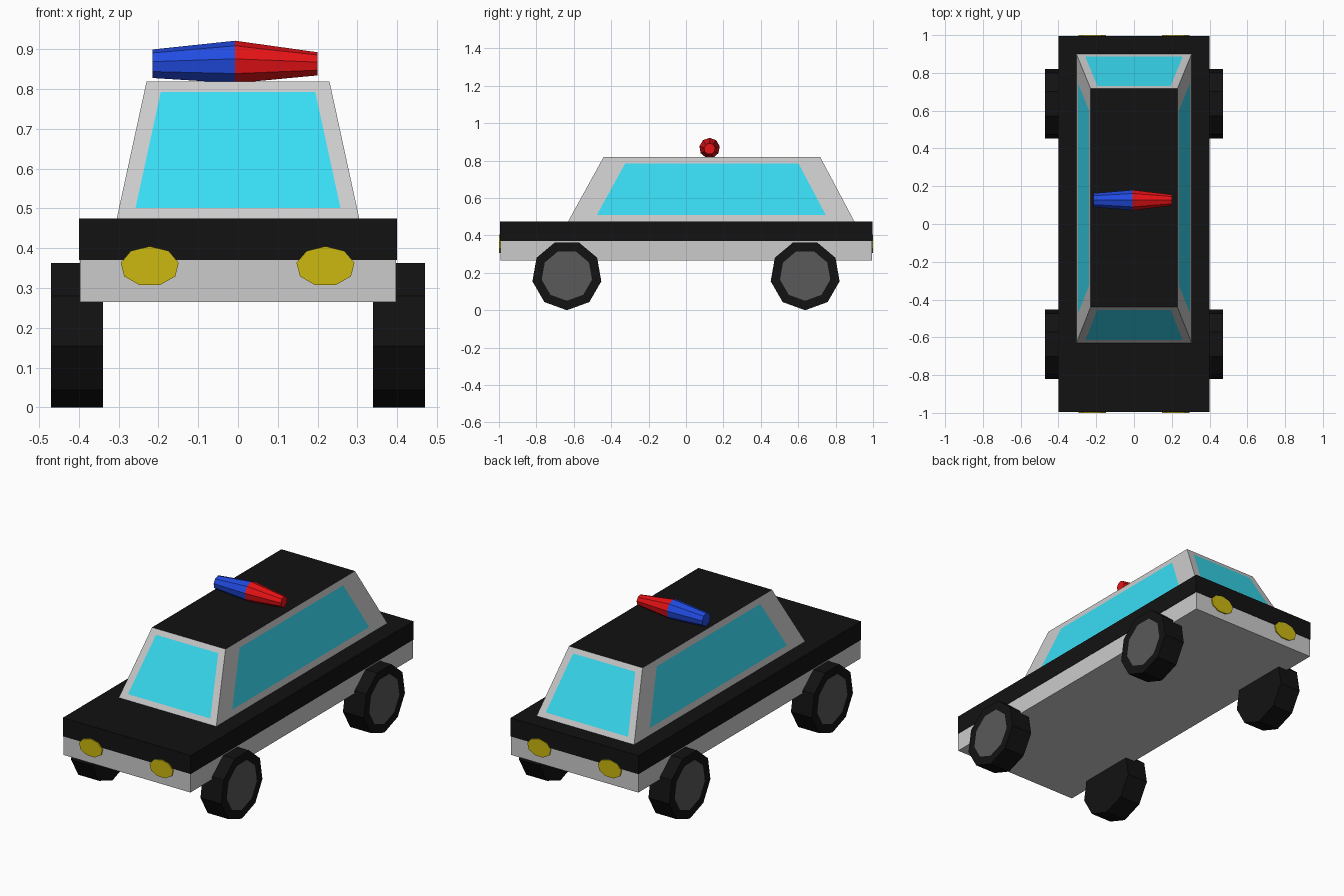
import bpy, bmesh
from math import sin, cos, pi
from mathutils import Vector

if "Cube" in bpy.data.objects:
    bpy.data.objects.remove(bpy.data.objects["Cube"])


def material(name, rgb):
    m = bpy.data.materials.new(name)
    m.diffuse_color = (*rgb, 1)
    m.use_nodes = True
    m.node_tree.nodes["Principled BSDF"].inputs["Base Color"].default_value = m.diffuse_color
    return m


BLACK = material("black_paint", (0.006, 0.006, 0.006))
GREY = material("grey_paint", (0.6, 0.6, 0.6))
GLASS = material("glass", (0.04, 0.72, 0.9))
HUB = material("hub_grey", (0.1, 0.1, 0.1))
YELLOW = material("lamp_yellow", (0.6, 0.48, 0.005))
RED = material("beacon_red", (0.8, 0.006, 0.008))
BLUE = material("beacon_blue", (0.015, 0.07, 0.75))


def loft(name, rings, mats, panels=None):
    """Skin closed rings, cap both ends; panels(face) -> (scale, slot) insets a face."""
    bm = bmesh.new()
    loops = [[bm.verts.new(p) for p in ring] for ring in rings]
    n = len(loops[0])
    for a, b in zip(loops, loops[1:]):
        for i in range(n):
            j = (i + 1) % n
            bm.faces.new((a[i], a[j], b[j], b[i]))
    bm.faces.new(loops[0][::-1])
    bm.faces.new(loops[-1])
    bmesh.ops.recalc_face_normals(bm, faces=bm.faces)
    if panels:
        for f in list(bm.faces):
            spec = panels(f)
            if not spec:
                continue
            scale, slot = spec
            if scale < 1:
                f = bmesh.ops.extrude_discrete_faces(bm, faces=[f])["faces"][0]
                c = f.calc_center_median()
                for v in f.verts:
                    v.co = c + (v.co - c) * scale
            f.material_index = slot
    me = bpy.data.meshes.new(name)
    bm.to_mesh(me)
    bm.free()
    for m in mats:
        me.materials.append(m)
    ob = bpy.data.objects.new(name, me)
    bpy.context.collection.objects.link(ob)
    return ob


def rect(x, y0, y1, z):
    return [(-x, y0, z), (x, y0, z), (x, y1, z), (-x, y1, z)]


def nonagon_x(x, y, z, r, start):
    return [(x, y + r * sin(start + i * 2 * pi / 9), z + r * cos(start + i * 2 * pi / 9))
            for i in range(9)]


# Body: grey lower half, black upper half
loft("lower_body", [rect(0.398, -0.993, 0.994, z) for z in (0.265, 0.37)], [GREY])
loft("upper_body", [rect(0.4, -0.994, 0.996, z) for z in (0.37, 0.475)], [BLACK])


# Cabin with inset windows and black roof
def cabin_panels(f):
    n = f.normal
    if n.z > 0.9:
        return 1, 2
    if n.z < -0.9:
        return None
    return (0.8 if abs(n.x) > abs(n.y) else 0.845), 1


loft("cabin", [rect(0.305, -0.63, 0.9, 0.475), rect(0.23, -0.44, 0.717, 0.82)],
     [GREY, GLASS, BLACK], cabin_panels)

# Wheels with a hub disc on the outer face, vertex pointing down
for side, sx in (("left", -1), ("right", 1)):
    for end, y in (("front", -0.637), ("rear", 0.637)):
        loft(f"{end}_{side}_wheel",
             [nonagon_x(sx * x, y, 0.187, 0.187, pi) for x in (0.34, 0.47)],
             [BLACK, HUB],
             lambda f: (0.73, 1) if f.normal.x * sx > 0.9 else None)

# Oval lamps at both ends
for end, sy in (("front", -1), ("rear", 1)):
    for side, x in (("left", -0.222), ("right", 0.22)):
        loft(f"{end}_{side}_lamp",
             [[(x + 0.074 * sin(i * 2 * pi / 9), sy * y, 0.3545 + 0.0505 * cos(i * 2 * pi / 9))
               for i in range(9)] for y in (0.96, 1.0)], [YELLOW])

# Roof beacon: two tapered halves
for name, x, r, m in (("blue_beacon", -0.215, 0.037, BLUE), ("red_beacon", 0.2, 0.03, RED)):
    loft(name, [nonagon_x(-0.007, 0.126, 0.867, 0.055, 0),
                nonagon_x(x, 0.126, 0.863, r, 0)], [m])
